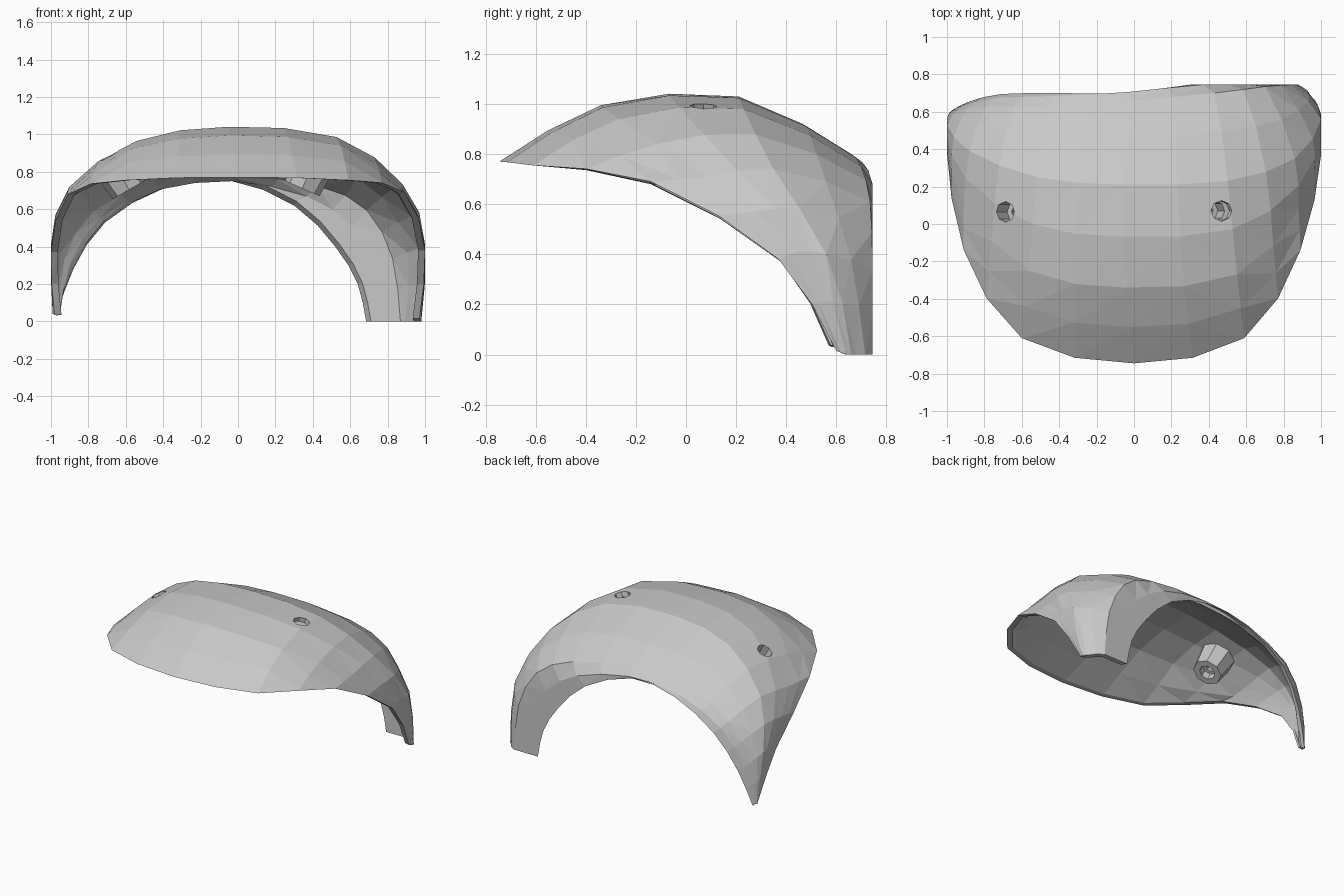
import bpy
import bmesh
from mathutils import Vector

if "Cube" in bpy.data.objects:
    bpy.data.objects.remove(bpy.data.objects["Cube"], do_unlink=True)

# One matte grey for everything
grey = bpy.data.materials.new("matte grey")
grey.use_nodes = True
colour = (0.58, 0.58, 0.58, 1)
grey.diffuse_color = colour
grey.node_tree.nodes["Principled BSDF"].inputs["Base Color"].default_value = colour


def make_object(name, bm):
    """Turn a bmesh into a flat shaded grey object."""
    mesh = bpy.data.meshes.new(name)
    bm.to_mesh(mesh)
    bm.free()
    mesh.materials.append(grey)
    obj = bpy.data.objects.new(name, mesh)
    bpy.context.collection.objects.link(obj)
    return obj


def refine(points):
    """Double a row of points along a smooth curve through them."""
    points = [Vector(p) for p in points]
    padded = [2 * points[0] - points[1], *points, 2 * points[-1] - points[-2]]
    result = []
    for a, b, c, d in zip(padded, padded[1:], padded[2:], padded[3:]):
        result += [b, (9 * (b + c) - a - d) / 16]
    return result + [points[-1]]


def frustum(name, start, axis, near, far, radius_near, radius_far):
    """Eight-sided frustum along an axis, between two distances from start."""
    bm = bmesh.new()
    bmesh.ops.create_cone(bm, cap_ends=True, segments=8, radius1=radius_near,
                          radius2=radius_far, depth=far - near)
    obj = make_object(name, bm)
    obj.location = start + axis * (near + far) / 2
    obj.rotation_mode = "QUATERNION"
    obj.rotation_quaternion = axis.to_track_quat("Z", "Y")
    return obj


def cut(target, cutter):
    modifier = target.modifiers.new("opening", "BOOLEAN")
    modifier.operation = "DIFFERENCE"
    modifier.solver = "EXACT"
    modifier.object = cutter
    cutter.hide_render = True
    cutter.hide_viewport = True


# Guide curves from the right-hand tip over the front to the left-hand tip
lip = [(-.98, .57, .035), (-1, .38, .37), (-.91, -.14, .68), (-.6, -.61, .755),
       (0, -.745, .77),
       (.59, -.61, .755), (.89, -.14, .69), (1, .37, .38), (.97, .6, .015)]
brow = [(-.99, .585, .04), (-1, .44, .41), (-.91, .1, .7), (-.56, -.25, .925),
        (-.04, -.34, .995),
        (.55, -.27, .94), (.88, .08, .71), (1, .45, .41), (.98, .64, 0)]
crown = [(-.99, .59, .04), (-1, .53, .4), (-.88, .39, .725), (-.52, .25, .96),
         (-.05, .21, 1.03),
         (.5, .23, .98), (.86, .35, .74), (1, .56, .4), (.95, .68, 0)]
rear_corner = [(-.98, .6, .04), (-.95, .61, .34), (-.79, .63, .61),
               (-.45, .63, .765), (-.02, .66, .8),
               (.43, .7, .75), (.7, .735, .61), (.84, .745, .34), (.88, .745, 0)]
rear_arch = [(-.97, .61, .03), (-.88, .655, .28), (-.71, .695, .53),
             (-.4, .7, .71), (-.05, .7, .755),
             (.3, .745, .62), (.52, .745, .4), (.64, .745, .2), (.685, .745, 0)]

# Loft the guides into the outer skin
curves = [refine(c) for c in (lip, brow, crown, rear_corner, rear_arch)]
columns = [refine(column) for column in zip(*curves)]
bm = bmesh.new()
outer = []
for column in columns:
    outer.append([bm.verts.new((max(-1, min(1, p.x)), min(.745, p.y), max(0, p.z)))
                  for p in column])


def skin(rows):
    for left, right in zip(rows, rows[1:]):
        for j in range(len(left) - 1):
            bm.faces.new((left[j], right[j], right[j + 1], left[j + 1]))


skin(outer)
bm.normal_update()

# Offset the inner skin: level lip and feet, bevelled rear arch
thickness = .037
inner = []
for i, column in enumerate(outer):
    row = []
    for j, vert in enumerate(column):
        inward = -vert.normal
        if j == 0 or i in (0, len(outer) - 1):
            inward.z = 0
            inward.normalize()
        if j == len(column) - 1:
            outward = Vector((vert.co.x, 0, vert.co.z)).normalized()
            inward += outward * max(0, vert.normal.y) * .7
        point = vert.co + inward * thickness
        point.z = max(0, point.z)
        row.append(bm.verts.new(point))
    inner.append(row)
skin(inner[::-1])


# Close the rim between both skins
def outline(rows):
    return (rows[0] + [row[-1] for row in rows[1:-1]] + rows[-1][::-1]
            + [row[0] for row in rows[-2:0:-1]])


outside, inside = outline(outer), outline(inner)
for k in range(len(outside)):
    bm.faces.new((outside[k - 1], outside[k], inside[k], inside[k - 1]))
bmesh.ops.triangulate(bm, faces=bm.faces[:])
bmesh.ops.recalc_face_normals(bm, faces=bm.faces[:])
shell = make_object("curved_shell", bm)

# Screw bosses inside the shell, each with a stepped bore
mounts = {
    "right": (Vector((-.69, .065, .89)), Vector((.5, 0, -.86)), .03, .215),
    "left": (Vector((.465, .07, .985)), Vector((-.4, 0, -.9)), .075, .3),
}
for side, (start, axis, top, length) in mounts.items():
    axis.normalize()
    boss = frustum(side + "_screw_boss", start, axis, top, length, .125, .1)
    bores = [("entry", -.15, length * .55, .055),
             ("middle", 0, length + .1, .028),
             ("exit", length * .75, length + .1, .055)]
    for label, near, far, radius in bores:
        cutter = frustum(f"{side}_{label}_cutter", start, axis, near, far,
                         radius, radius)
        cut(boss, cutter)
        if label == "entry":
            cut(shell, cutter)
